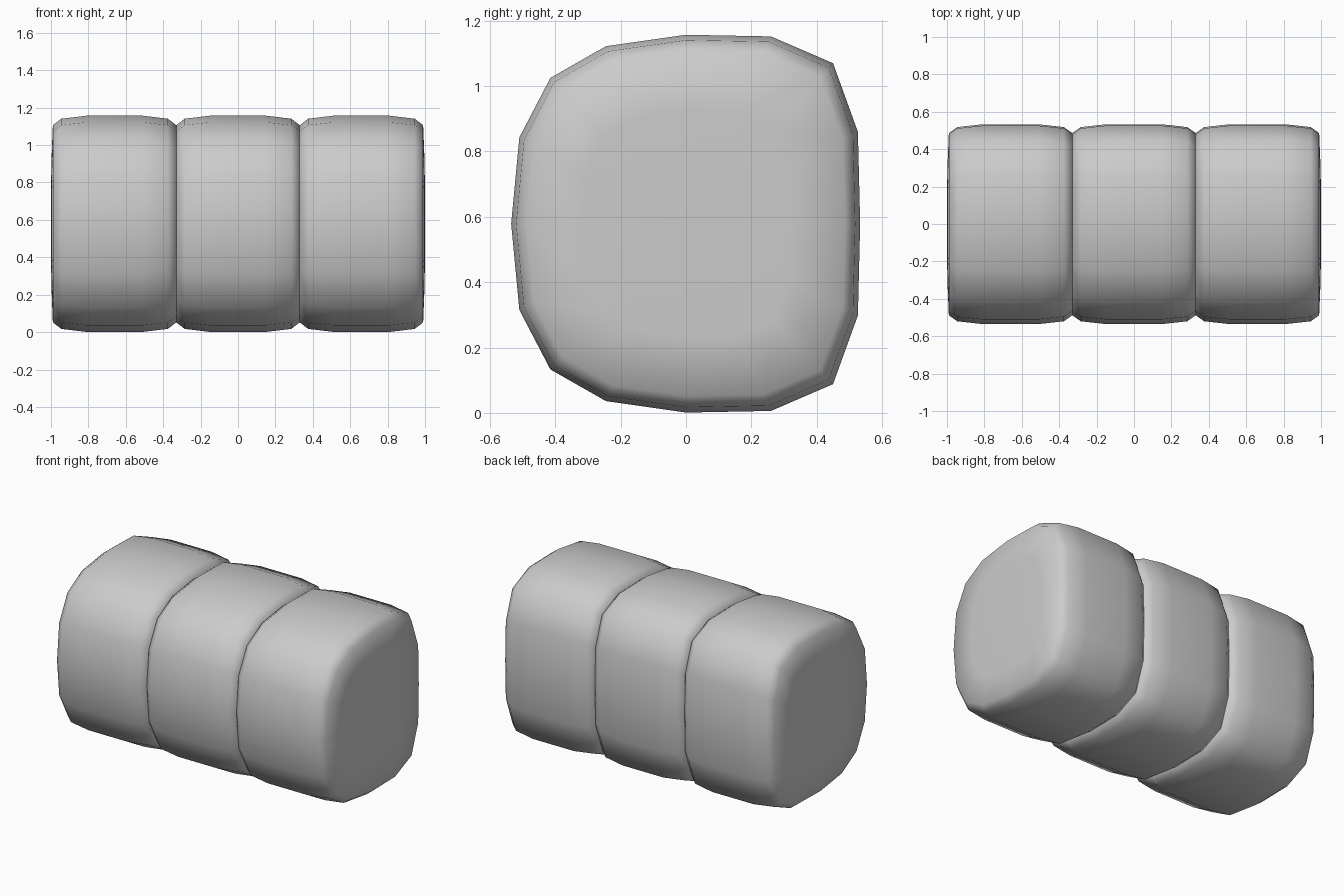
import bpy, bmesh

if "Cube" in bpy.data.objects:
    bpy.data.objects.remove(bpy.data.objects["Cube"])

# Side cross-section (y, z): upper half, back to front; the lower half mirrors it
MID = 0.579
UPPER = [(0.533, 0.579), (0.526, 0.86), (0.45, 1.07), (0.26, 1.152), (0.0, 1.157),
         (-0.245, 1.122), (-0.415, 1.025), (-0.51, 0.843), (-0.535, 0.579)]
PROFILE = UPPER + [(y, 2 * MID - z) for y, z in UPPER[-2:0:-1]]

# Half-length rings (x offset, scale) from the crown of the body out to the end cap
HALF = [(0.15, 1.0), (0.285, 0.972), (0.33, 0.912), (0.337, 0.6), (0.34, 0.3)]
RINGS = [(-x, s) for x, s in reversed(HALF)] + HALF


def segment(name, cx):
    bm = bmesh.new()
    loops = [[bm.verts.new((x, y * s, MID + (z - MID) * s)) for y, z in PROFILE]
             for x, s in RINGS]
    n = len(PROFILE)
    for a, b in zip(loops, loops[1:]):
        for i in range(n):
            j = (i + 1) % n
            bm.faces.new((a[i], a[j], b[j], b[i]))
    bm.faces.new(loops[0])
    bm.faces.new(loops[-1])
    bmesh.ops.recalc_face_normals(bm, faces=bm.faces)
    for f in bm.faces:
        f.smooth = True
    mesh = bpy.data.meshes.new(name)
    bm.to_mesh(mesh)
    bm.free()
    ob = bpy.data.objects.new(name, mesh)
    ob.location.x = cx
    bpy.context.collection.objects.link(ob)


# Three identical padded segments side by side
for name, cx in (("left_segment", -0.66), ("middle_segment", 0), ("right_segment", 0.66)):
    segment(name, cx)
